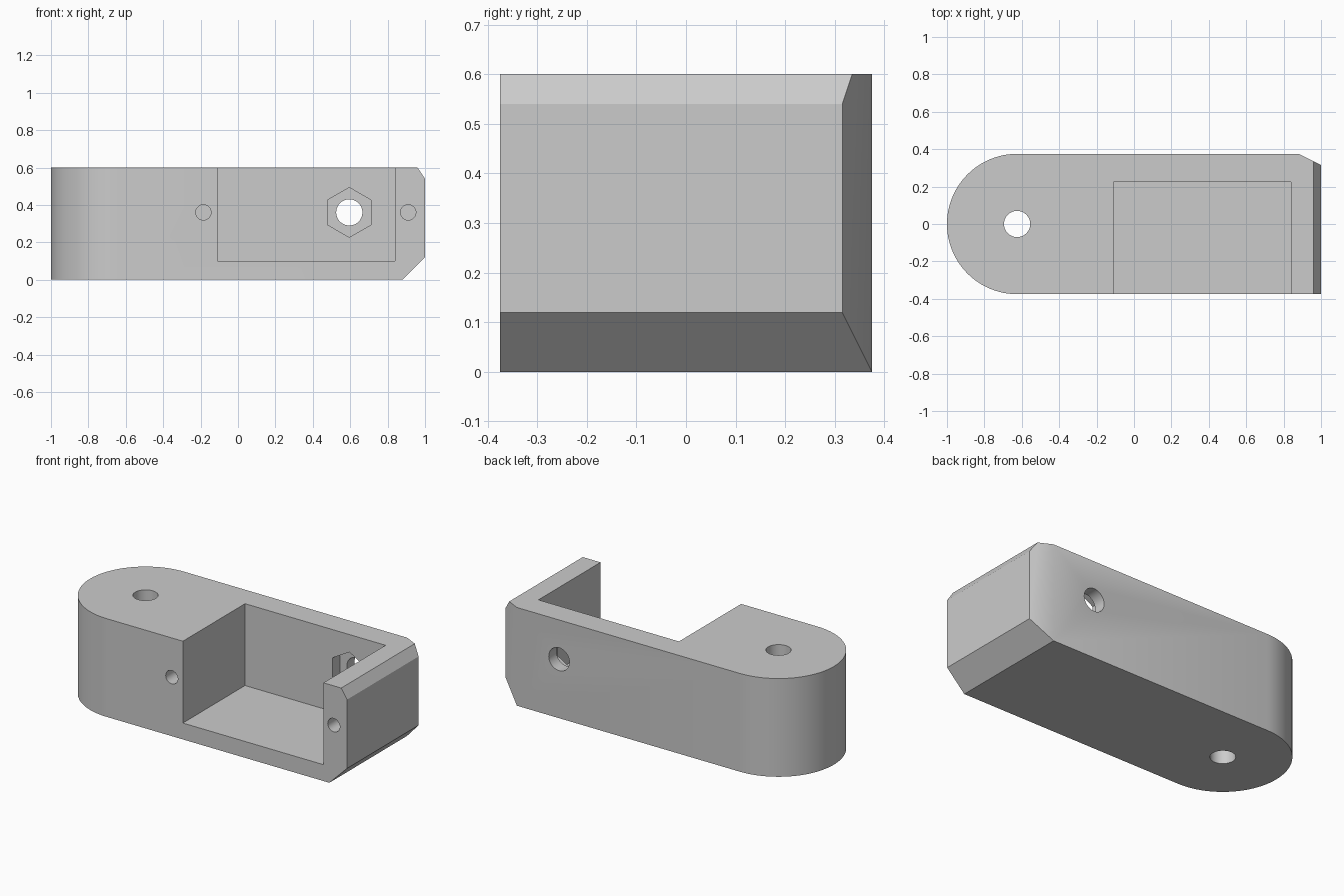
import bpy, bmesh, math
from mathutils import Matrix, Vector

if "Cube" in bpy.data.objects:
    bpy.data.objects.remove(bpy.data.objects["Cube"], do_unlink=True)

HEIGHT, HALF = 0.6, 0.375
EYE_X = -0.625
HOLE_Z = 0.36

grey = bpy.data.materials.new("light_grey")
grey.use_nodes = True
colour = (0.6, 0.6, 0.6, 1)
grey.diffuse_color = colour
grey.node_tree.nodes["Principled BSDF"].inputs["Base Color"].default_value = colour


def to_object(name, bm):
    bmesh.ops.recalc_face_normals(bm, faces=bm.faces)
    mesh = bpy.data.meshes.new(name)
    bm.to_mesh(mesh)
    bm.free()
    mesh.materials.append(grey)
    obj = bpy.data.objects.new(name, mesh)
    bpy.context.collection.objects.link(obj)
    return obj


def box(name, low, high):
    low, high = Vector(low), Vector(high)
    bm = bmesh.new()
    bmesh.ops.create_cube(bm, size=1, matrix=Matrix.Translation((low + high) / 2)
                          @ Matrix.Diagonal((*(high - low), 1)))
    return to_object(name, bm)


def prism(name, start, end, radius, sides=48, turn=0):
    """Regular prism running from start to end."""
    start, end = Vector(start), Vector(end)
    axis = end - start
    bm = bmesh.new()
    bmesh.ops.create_cone(
        bm, cap_ends=True, segments=sides, radius1=radius, radius2=radius, depth=axis.length,
        matrix=Matrix.Translation((start + end) / 2)
        @ axis.to_track_quat("Z", "Y").to_matrix().to_4x4() @ Matrix.Rotation(turn, 4, "Z"))
    return to_object(name, bm)


# Body: plan with a round left end and a chamfered back right corner
steps = 48
plan = [(1, -HALF), (1, 0.315), (0.88, HALF)]
for i in range(steps + 1):
    a = math.pi * (0.5 + i / steps)
    plan.append((EYE_X + HALF * math.cos(a), HALF * math.sin(a)))

bm = bmesh.new()
base = bm.faces.new([bm.verts.new((x, y, 0)) for x, y in plan])
top = bmesh.ops.extrude_face_region(bm, geom=[base])["geom"]
bmesh.ops.translate(bm, vec=(0, 0, HEIGHT), verts=[v for v in top if isinstance(v, bmesh.types.BMVert)])
bmesh.ops.recalc_face_normals(bm, faces=bm.faces)

# Lower and upper chamfers on the right end
for point, normal in (((1, 0, 0.12), (1, 0, -1)), ((1, 0, 0.54), (0.06, 0, 0.04))):
    cut = bmesh.ops.bisect_plane(bm, geom=bm.verts[:] + bm.edges[:] + bm.faces[:],
                                 plane_co=point, plane_no=normal, clear_outer=True)
    rim = [e for e in cut["geom_cut"] if isinstance(e, bmesh.types.BMEdge)]
    bmesh.ops.contextual_create(bm, geom=rim)
body = to_object("bracket_body", bm)

# Pocket, pivot hole, bolt hole with nut recess, and two screw holes
cutters = [
    box("pocket_cutter", (-0.11, -0.5, 0.1), (0.84, 0.225, 0.8)),
    prism("pivot_hole_cutter", (EYE_X, 0, -0.1), (EYE_X, 0, 0.7), 0.07),
    prism("bolt_hole_cutter", (0.595, 0.15, HOLE_Z), (0.595, 0.5, HOLE_Z), 0.07),
    prism("nut_recess_cutter", (0.595, 0.15, HOLE_Z), (0.595, 0.3, HOLE_Z), 0.133, 6),
]
for x in (-0.185, 0.91):
    cutters.append(prism("screw_hole_cutter", (x, -0.5, HOLE_Z), (x, -0.08, HOLE_Z), 0.041, 32))

# Put a corner of the nut recess at the top
nut = cutters[3].data
if max(v.co.z for v in nut.vertices) - HOLE_Z < 0.13:
    spin = Matrix.Translation((0.595, 0, HOLE_Z)) @ Matrix.Rotation(math.pi / 6, 4, "Y")
    nut.transform(spin @ Matrix.Translation((-0.595, 0, -HOLE_Z)))

bpy.ops.object.select_all(action="DESELECT")
bpy.context.view_layer.objects.active = body
body.select_set(True)
for cutter in cutters:
    mod = body.modifiers.new(cutter.name, "BOOLEAN")
    mod.operation, mod.solver, mod.object = "DIFFERENCE", "EXACT", cutter
    bpy.ops.object.modifier_apply(modifier=mod.name)
    bpy.data.objects.remove(cutter, do_unlink=True)

bpy.ops.object.shade_smooth_by_angle(angle=math.radians(30))
